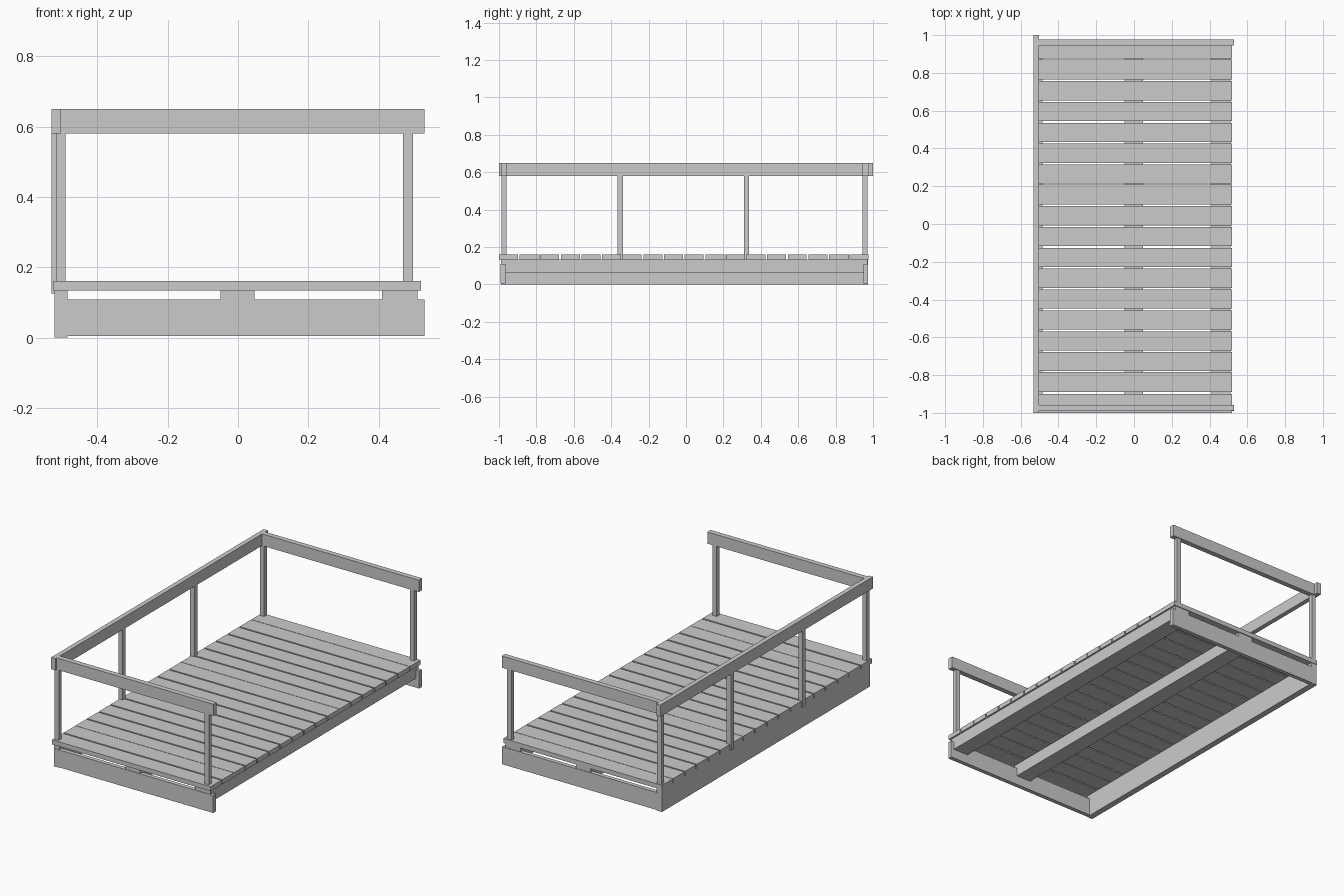
import bpy

if "Cube" in bpy.data.objects:
    bpy.data.objects.remove(bpy.data.objects["Cube"])


def box(name, x, y, z):
    """Axis-aligned box from (min, max) ranges."""
    bpy.ops.mesh.primitive_cube_add(size=1, location=[(r[0] + r[1]) / 2 for r in (x, y, z)])
    ob = bpy.context.object
    ob.name = name
    ob.scale = [r[1] - r[0] for r in (x, y, z)]
    bpy.ops.object.transform_apply(location=False, rotation=False, scale=True)
    return ob


# Deck planks, laid across with narrow gaps (a few are tighter)
COUNT, PITCH = 18, 0.1103
for i in range(COUNT):
    start = -1.0 + i * PITCH
    gap = 0.003 if i in (1, 10, 16) else 0.009
    end = 0.975 if i == COUNT - 1 else start + PITCH - gap
    box(f"deck_plank_{i + 1}", (-0.525, 0.52), (start, end), (0.134, 0.161))

# Long joists under the deck and the deep side board
box("middle_joist", (-0.05, 0.047), (-0.988, 0.97), (0.06, 0.134))
box("right_joist", (0.41, 0.51), (-0.988, 0.97), (0.06, 0.134))
box("left_skirt_board", (-0.522, -0.485), (-0.988, 0.972), (0.0, 0.134))

# End skirts, with a slot left below the deck
box("front_skirt_board", (-0.515, 0.53), (-0.991, -0.966), (0.004, 0.108))
box("back_skirt_board", (-0.515, 0.53), (0.948, 0.973), (0.004, 0.108))

# Corner posts standing on the deck
for side, y in (("front", (-0.986, -0.96)), ("back", (0.945, 0.971))):
    box(f"{side}_left_post", (-0.517, -0.49), y, (0.161, 0.58))
    box(f"{side}_right_post", (0.47, 0.498), y, (0.161, 0.58))

# Intermediate posts overlapping the outer deck edge
for i, y in enumerate((-0.351, 0.323)):
    box(f"middle_left_post_{i + 1}", (-0.531, -0.504), (y - 0.014, y + 0.014), (0.126, 0.58))

# Handrails on three sides
box("left_rail", (-0.531, -0.503), (-1.0, 1.0), (0.58, 0.65))
box("front_rail", (-0.503, 0.53), (-0.988, -0.957), (0.58, 0.65))
box("back_rail", (-0.503, 0.53), (0.945, 0.976), (0.58, 0.65))
